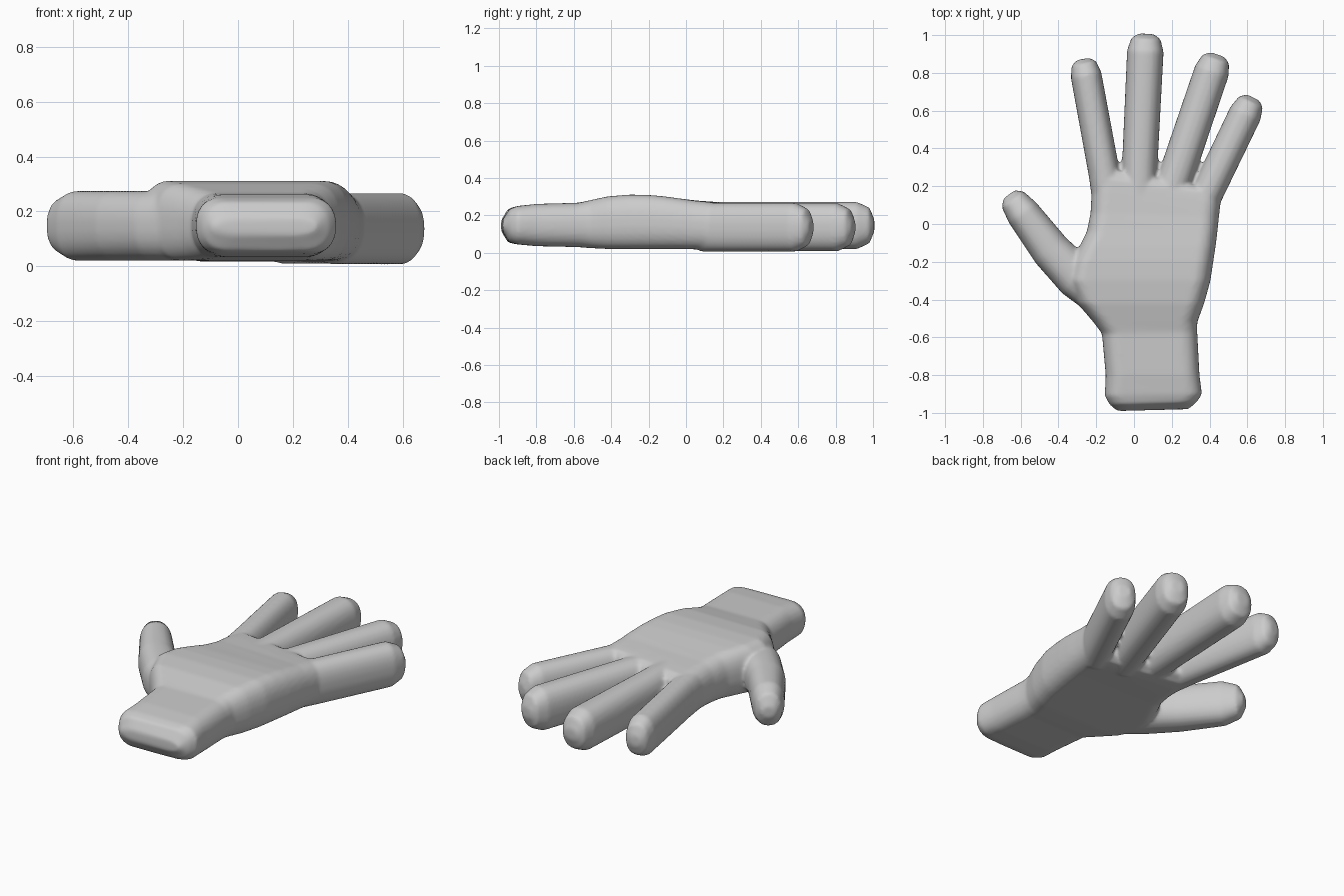
import bpy, bmesh, math
from mathutils import Vector

if "Cube" in bpy.data.objects:
    bpy.data.objects.remove(bpy.data.objects["Cube"])

grey = bpy.data.materials.new("plain grey")
grey.diffuse_color = (0.6, 0.6, 0.6, 1)
grey.use_nodes = True
grey.node_tree.nodes["Principled BSDF"].inputs["Base Color"].default_value = grey.diffuse_color


def ring(bm, left, right, z0, z1, edge, n=24):
    """Rounded section standing on the line from left to right; edge = width of the rounded sides."""
    a, b = Vector((*left, 0)), Vector((*right, 0))
    mid, half = (a + b) / 2, (b - a).length / 2
    axis = (b - a).normalized()
    edge = min(edge, half)
    verts = []
    for i in range(n):
        t = 2 * math.pi * (i + 0.5) / n
        c, s = math.cos(t), math.sin(t)
        c = math.copysign(abs(c) ** 0.85, c)
        s = math.copysign(abs(s) ** 0.85, s)
        x = math.copysign(half - edge, c) + edge * c
        p = mid + axis * x
        p.z = (z0 + z1) / 2 + (z1 - z0) / 2 * s
        verts.append(bm.verts.new(p))
    return verts


def loft(bm, rings):
    """Closed skin through a row of sections."""
    for a, b in zip(rings, rings[1:]):
        for i in range(len(a)):
            j = (i + 1) % len(a)
            bm.faces.new((a[i], a[j], b[j], b[i]))
    bm.faces.new(rings[0])
    bm.faces.new(rings[-1])


def digit(bm, path, z0, z1, tip):
    """Tube along (x, y, half width) points, ending in a chamfered tip of the given length."""
    pts = [Vector(p[:2]) for p in path]
    mid, rise = (z0 + z1) / 2, (z1 - z0) / 2
    rows = []
    for i, p in enumerate(path):
        d = (pts[min(i + 1, len(pts) - 1)] - pts[max(i - 1, 0)]).normalized()
        rows.append((pts[i], d, p[2], rise))
    end, w = pts[-1], path[-1][2]
    rows.append((end + d * tip * 0.72, d, w * 0.80, rise * 0.76))
    rows.append((end + d * tip, d, w * 0.42, rise * 0.25))
    rings = []
    for p, d, w, h in rows:
        side = Vector((d.y, -d.x)) * w
        rings.append(ring(bm, p - side, p + side, mid - h, mid + h, w))
    loft(bm, rings)


bm = bmesh.new()

# Wrist and palm: y left, y right, x left, x right, bottom, top
palm = [
    (-0.99, -0.98, -0.09, 0.29, 0.115, 0.175),
    (-0.955, -0.94, -0.13, 0.335, 0.055, 0.235),
    (-0.91, -0.90, -0.155, 0.36, 0.045, 0.25),
    (-0.80, -0.80, -0.15, 0.347, 0.035, 0.262),
    (-0.58, -0.57, -0.17, 0.335, 0.03, 0.268),
    (-0.52, -0.52, -0.215, 0.335, 0.025, 0.28),
    (-0.42, -0.42, -0.30, 0.372, 0.02, 0.302),
    (-0.30, -0.30, -0.35, 0.405, 0.02, 0.312),
    (-0.20, -0.20, -0.33, 0.42, 0.02, 0.31),
    (-0.12, -0.12, -0.29, 0.432, 0.02, 0.303),
    (-0.04, -0.04, -0.25, 0.442, 0.02, 0.292),
    (0.06, 0.04, -0.23, 0.45, 0.018, 0.28),
    (0.18, 0.12, -0.225, 0.46, 0.016, 0.272),
    (0.25, 0.16, -0.22, 0.44, 0.02, 0.265),
    (0.30, 0.19, -0.19, 0.40, 0.05, 0.235),
]
loft(bm, [ring(bm, (xl, yl), (xr, yr), z0, z1, 0.10)
          for yl, yr, xl, xr, z0, z1 in palm])

# Thumb
digit(bm, [(-0.14, -0.42, 0.10), (-0.30, -0.285, 0.115), (-0.44, -0.14, 0.105),
           (-0.59, 0.06, 0.09)], 0.02, 0.275, 0.12)
# Four fingers
digit(bm, [(-0.135, 0.12, 0.085), (-0.158, 0.27, 0.083), (-0.254, 0.79, 0.082)],
      0.02, 0.265, 0.085)
digit(bm, [(0.025, 0.12, 0.095), (0.03, 0.30, 0.094), (0.06, 0.915, 0.097)],
      0.02, 0.272, 0.092)
digit(bm, [(0.175, 0.12, 0.095), (0.225, 0.26, 0.094), (0.412, 0.81, 0.093)],
      0.008, 0.265, 0.092)
digit(bm, [(0.345, 0.08, 0.085), (0.395, 0.18, 0.086), (0.59, 0.585, 0.087)],
      0.006, 0.267, 0.094)

bmesh.ops.recalc_face_normals(bm, faces=bm.faces)
mesh = bpy.data.meshes.new("hand")
bm.to_mesh(mesh)
bm.free()
mesh.materials.append(grey)
hand = bpy.data.objects.new("hand", mesh)
bpy.context.collection.objects.link(hand)
bpy.context.view_layer.objects.active = hand
hand.select_set(True)

# Fuse the parts into one skin and soften the webs
fuse = hand.modifiers.new("fuse", 'REMESH')
fuse.mode = 'VOXEL'
fuse.voxel_size = 0.011
fuse.use_smooth_shade = True
soften = hand.modifiers.new("soften", 'SMOOTH')
soften.factor = 0.5
soften.iterations = 6
for m in ("fuse", "soften"):
    bpy.ops.object.modifier_apply(modifier=m)
bpy.ops.object.shade_smooth()
